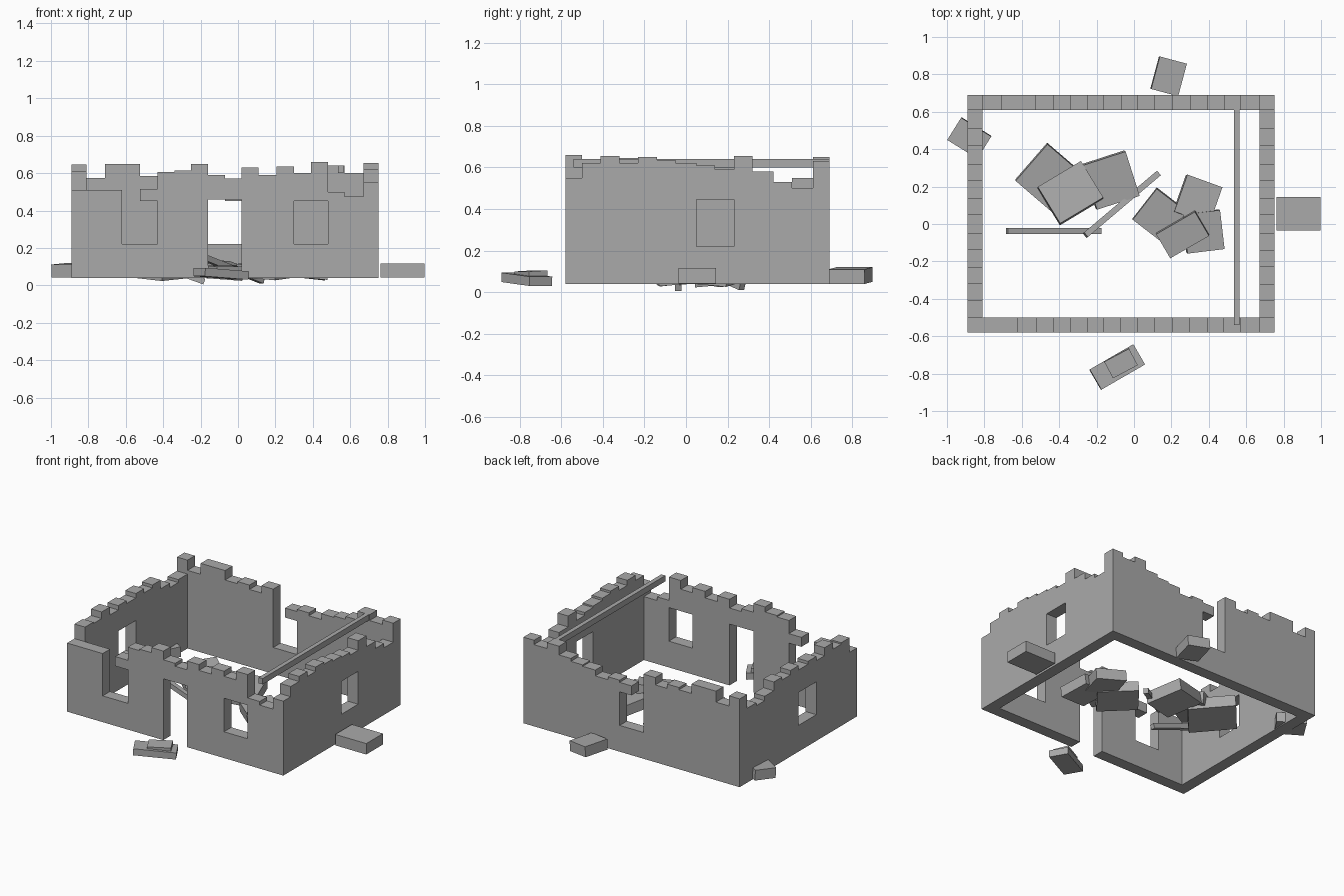
import bpy, bmesh, math
from mathutils import Vector, Euler

if "Cube" in bpy.data.objects:
    bpy.data.objects.remove(bpy.data.objects["Cube"])

stone = bpy.data.materials.new("grey stone")
stone.diffuse_color = (0.4, 0.4, 0.4, 1)
stone.use_nodes = True
stone.node_tree.nodes["Principled BSDF"].inputs["Base Color"].default_value = stone.diffuse_color

BASE = 0.04


def make(name, bm, mat=True):
    bmesh.ops.recalc_face_normals(bm, faces=bm.faces)
    me = bpy.data.meshes.new(name)
    bm.to_mesh(me)
    bm.free()
    ob = bpy.data.objects.new(name, me)
    bpy.context.collection.objects.link(ob)
    if mat:
        me.materials.append(stone)
    return ob


def box(name, center, size, rot=(0, 0, 0), mat=True):
    bm = bmesh.new()
    bmesh.ops.create_cube(bm, size=1)
    bmesh.ops.scale(bm, vec=size, verts=bm.verts)
    ob = make(name, bm, mat)
    ob.location = center
    ob.rotation_euler = [math.radians(a) for a in rot]
    return ob


def span(name, lo, hi, mat=True):
    lo, hi = Vector(lo), Vector(hi)
    return box(name, (lo + hi) / 2, hi - lo, mat=mat)


def wall(name, edges, tops, place, depth):
    """Broken wall: stepped skyline profile extruded through the thickness."""
    pts = [(edges[0], BASE)]
    for i, top in enumerate(tops):
        if i == 0 or abs(top - tops[i - 1]) > 1e-4:
            if i:
                pts.append((edges[i], tops[i - 1]))
            pts.append((edges[i], top))
    pts += [(edges[-1], tops[-1]), (edges[-1], BASE)]
    bm = bmesh.new()
    face = bm.faces.new([bm.verts.new(place(u, z)) for u, z in pts])
    ext = bmesh.ops.extrude_face_region(bm, geom=[face])
    bmesh.ops.translate(bm, vec=depth,
                        verts=[v for v in ext["geom"] if isinstance(v, bmesh.types.BMVert)])
    return make(name, bm)


def opening(ob, lo, hi):
    cutter = span(ob.name + "_cutter", lo, hi, mat=False)
    cutter.hide_render = True
    cutter.hide_viewport = False
    cutter.display_type = 'WIRE'
    mod = ob.modifiers.new("opening", 'BOOLEAN')
    mod.operation = 'DIFFERENCE'
    mod.solver = 'EXACT'
    mod.object = cutter


def plank(name, a, b, w):
    a, b = Vector(a), Vector(b)
    ob = box(name, (a + b) / 2, ((b - a).length, w, w))
    ob.rotation_euler = (b - a).to_track_quat('X', 'Z').to_euler()
    return ob


# column edges of the long and short walls
xs = [-.89, -.81, -.71, -.62, -.525, -.43, -.34, -.25, -.16, -.07,
      .02, .11, .205, .30, .39, .48, .57, .67, .75]
ys = [-.5, -.41, -.32, -.23, -.14, -.05, .05, .14, .23, .32, .42, .51, .61]

# front wall: broken window on the left, door, window on the right
front = wall("front_wall", xs,
             [.51, .51, .51, .22, .22, .605, .615, .65, .59, .57,
              .63, .59, .635, .60, .66, .50, .475, .55],
             lambda u, z: (u, -.58, z), (0, .08, 0))
opening(front, (-.16, -.7, -.1), (.02, -.4, .46))
opening(front, (.30, -.7, .22), (.48, -.4, .45))
span("front_lintel_stub", (-.525, -.58, .45), (-.43, -.50, .515))

# back wall: window with its top fallen away
wall("back_wall", xs,
     [.645, .575, .65, .65, .585, .60, .57, .62, .22, .22,
      .53, .51, .55, .56, .58, .64, .60, .63],
     lambda u, z: (u, .61, z), (0, .08, 0))
span("back_lintel_stub", (-.07, .61, .45), (.02, .69, .515))

# side walls, each with one window
left = wall("left_wall", ys,
            [.61, .60, .645, .59, .62, .60, .63, .60, .62, .56, .53, .55],
            lambda u, z: (-.89, u, z), (.08, 0, 0))
opening(left, (-1, -.14, .22), (-.7, .05, .445))
right = wall("right_wall", ys,
             [.62, .655, .62, .65, .635, .62, .61, .59, .655, .58, .53, .50],
             lambda u, z: (.67, u, z), (.08, 0, 0))
opening(right, (.6, .05, .22), (.9, .23, .445))

# surviving roof beam and fallen beams
span("roof_beam", (.535, -.54, .60), (.565, .61, .64))
plank("fallen_beam_1", (-.26, -.06, .18), (.13, .27, .025), .032)
plank("fallen_beam_2", (-.68, -.037, .20), (-.18, -.037, .02), .032)

# rubble slabs inside: centre, size, rotation
slabs = [
    ((-.435, .235, .085), (.26, .30, .08), (5, -4, 49)),
    ((-.34, .165, .13), (.27, .23, .08), (-6, 5, 31)),
    ((-.125, .235, .085), (.24, .25, .08), (6, 4, 18)),
    ((.16, .03, .08), (.21, .26, .07), (4, -5, 52)),
    ((.34, .13, .08), (.20, .21, .07), (-5, 6, -20)),
    ((.26, -.055, .13), (.24, .15, .07), (6, -4, 30)),
    ((.37, -.04, .08), (.20, .21, .07), (4, 5, 7)),
]
for i, (c, s, r) in enumerate(slabs):
    box(f"rubble_slab_{i + 1}", c, s, r)

# fallen blocks outside
blocks = [
    ((.88, .055, .08), (.235, .18, .075), (0, 0, 0)),
    ((.185, .79, .08), (.15, .18, .07), (0, 4, -15)),
    ((-.88, .46, .08), (.19, .14, .07), (3, 0, -32)),
    ((-.09, -.765, .062), (.27, .125, .045), (0, 4, 30)),
    ((-.07, -.745, .085), (.15, .10, .035), (3, 0, 28)),
]
for i, (c, s, r) in enumerate(blocks):
    box(f"fallen_block_{i + 1}", c, s, r)
